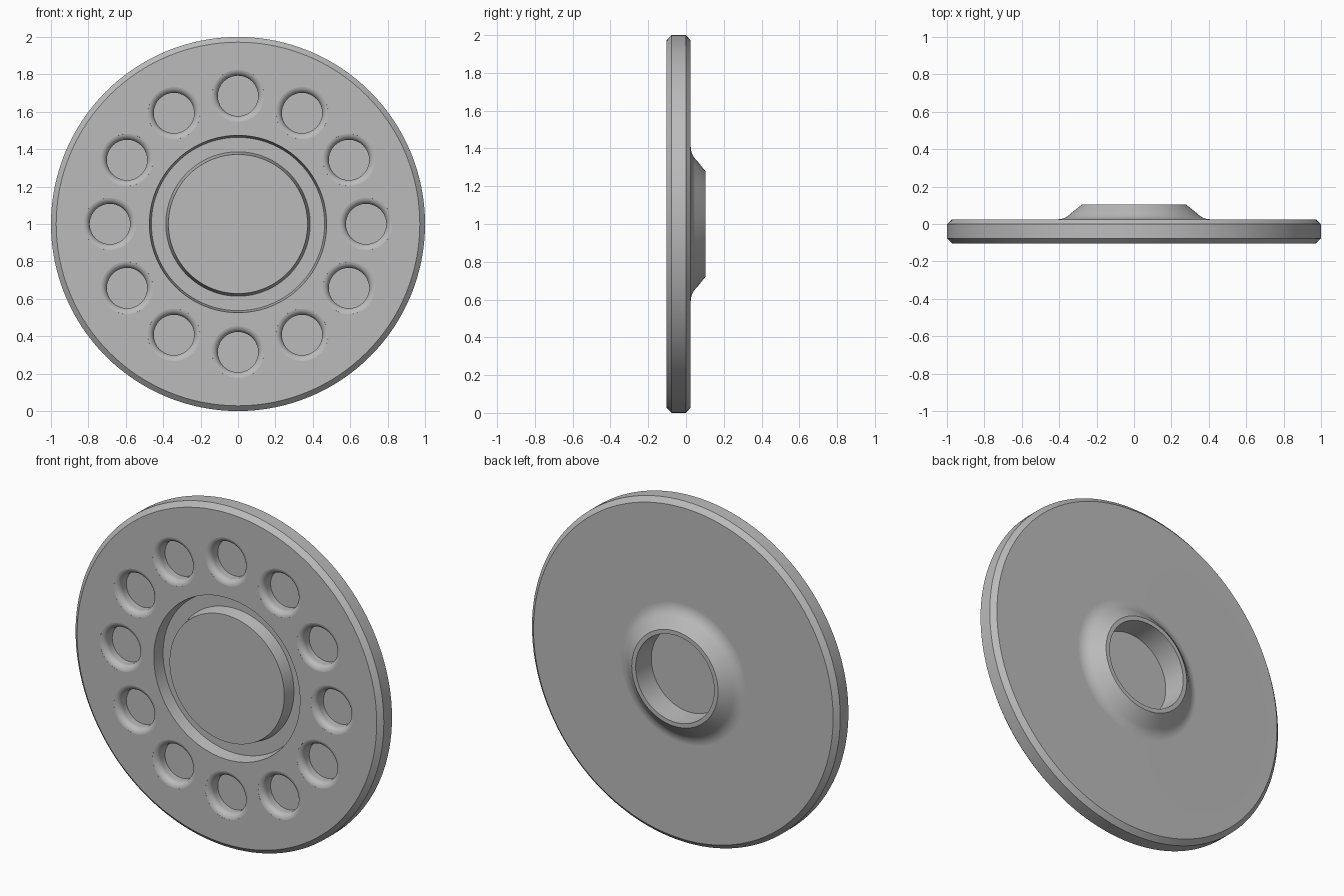
import bpy
import bmesh
from math import radians, sin, cos, pi
from mathutils import Vector

if "Cube" in bpy.data.objects:
    bpy.data.objects.remove(bpy.data.objects["Cube"], do_unlink=True)

FRONT, BACK, TOP = -0.103, 0.025, 0.103
FLOOR = -0.033
HOLES, HOLE_RING = 12, 0.685
HOLE_R, FILLET = 0.108, 0.035

metal = bpy.data.materials.new("plain grey")
metal.use_nodes = True
grey = (0.5, 0.5, 0.5, 1)
metal.diffuse_color = grey
metal.node_tree.nodes["Principled BSDF"].inputs["Base Color"].default_value = grey


def lathe(name, profile, steps):
    """Spin a (radius, y) profile around the y axis."""
    bm = bmesh.new()
    verts = [bm.verts.new((r, y, 0)) for r, y in profile]
    edges = [bm.edges.new(pair) for pair in zip(verts, verts[1:])]
    bmesh.ops.spin(bm, geom=verts + edges, cent=(0, 0, 0), axis=(0, 1, 0),
                   angle=2 * pi, steps=steps)
    bmesh.ops.remove_doubles(bm, verts=bm.verts, dist=1e-5)
    bmesh.ops.recalc_face_normals(bm, faces=bm.faces)
    mesh = bpy.data.meshes.new(name)
    bm.to_mesh(mesh)
    bm.free()
    obj = bpy.data.objects.new(name, mesh)
    bpy.context.collection.objects.link(obj)
    mesh.materials.append(metal)
    return obj


# Disc: centre plug, ring groove, chamfered rim, flared hub and blind bore
front_side = [(0, FRONT), (0.372, FRONT), (0.386, FLOOR), (0.463, FLOOR),
              (0.474, FRONT), (0.972, FRONT), (1, FRONT + 0.026)]
back_side = [(1, BACK - 0.026), (0.972, BACK), (0.41, BACK)]
flare = [(0.41 - 0.1 * sin(a), BACK + 0.1 * (1 - cos(a)))
         for a in (radians(d) for d in range(8, 49, 8))]
hub = [(0.28, TOP), (0.255, TOP), (0.248, FLOOR), (0, FLOOR)]
disc = lathe("disc", front_side + back_side + flare + hub, 128)

# Pockets with rounded mouths, cut into the front
mouth = [(HOLE_R + FILLET * (1 - cos(a)), FRONT + FILLET * (1 - sin(a)))
         for a in (radians(d) for d in range(0, 85, 12))]
pocket = [(0, FLOOR), (HOLE_R, FLOOR)] + mouth
pocket += [(mouth[-1][0] + 0.003, FRONT - 0.02), (0, FRONT - 0.02)]
cutter = lathe("pocket_cutter", pocket, 40)
cutter.hide_render = True
bm = bmesh.new()
for i in range(HOLES):
    a = 2 * pi * i / HOLES
    start = len(bm.verts)
    bm.from_mesh(cutter.data)
    bm.verts.ensure_lookup_table()
    bmesh.ops.translate(bm, verts=bm.verts[start:],
                        vec=Vector((sin(a), 0, cos(a))) * HOLE_RING)
bm.to_mesh(cutter.data)
bm.free()

cut = disc.modifiers.new("pockets", 'BOOLEAN')
cut.operation, cut.solver, cut.object = 'DIFFERENCE', 'EXACT', cutter
bpy.ops.object.select_all(action='DESELECT')
disc.select_set(True)
bpy.context.view_layer.objects.active = disc
bpy.ops.object.modifier_apply(modifier=cut.name)
bpy.data.objects.remove(cutter, do_unlink=True)

# Smooth curves, crisp edges, flat faces kept flat
bpy.ops.object.shade_smooth_by_angle(angle=radians(30))
weighted = disc.modifiers.new("flat_faces", 'WEIGHTED_NORMAL')
weighted.keep_sharp = True
disc.location.z = 1
